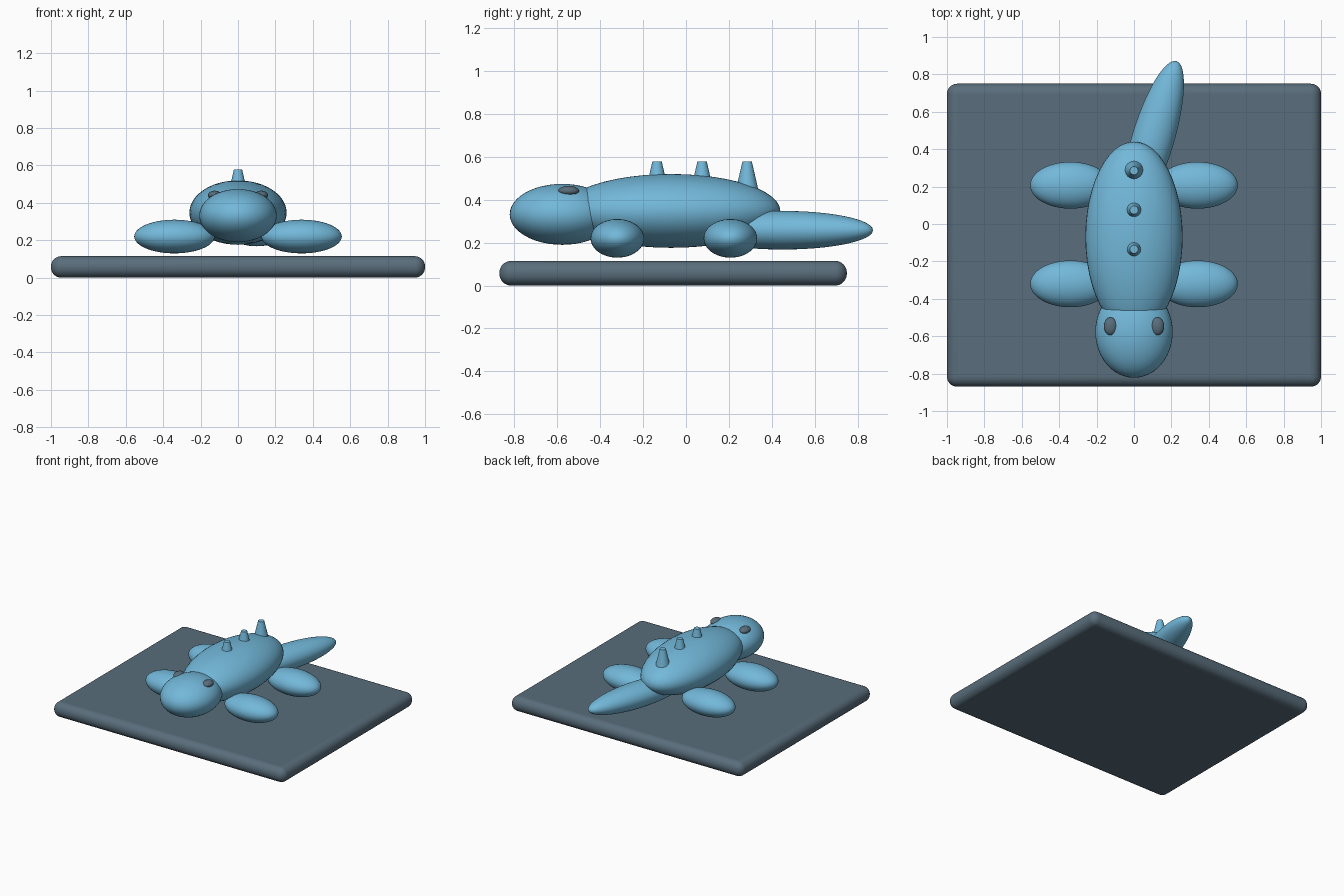
import bpy
import math

cube = bpy.data.objects.get("Cube")
if cube:
    bpy.data.objects.remove(cube, do_unlink=True)


def make_material(name, rgb):
    mat = bpy.data.materials.new(name)
    mat.use_nodes = True
    colour = (*rgb, 1.0)
    mat.diffuse_color = colour
    mat.node_tree.nodes["Principled BSDF"].inputs["Base Color"].default_value = colour
    return mat


blue = make_material("sky blue", (0.17, 0.48, 0.70))
slate = make_material("slate grey", (0.10, 0.155, 0.20))


def finish(name, mat):
    obj = bpy.context.object
    obj.name = name
    obj.data.materials.append(mat)
    bpy.ops.object.transform_apply(location=False, rotation=False, scale=True)
    bpy.ops.object.shade_smooth_by_angle(angle=math.radians(40))
    return obj


def ellipsoid(name, centre, radii, mat, turn=0.0):
    bpy.ops.mesh.primitive_uv_sphere_add(segments=48, ring_count=24, radius=1,
                                         location=centre, rotation=(0, 0, turn))
    bpy.context.object.scale = radii
    return finish(name, mat)


# Rounded slab
bpy.ops.mesh.primitive_cube_add(size=1, location=(0, -0.06, 0.0575))
bpy.context.object.scale = (2, 1.62, 0.115)
base = finish("base", slate)
bevel = base.modifiers.new("round edges", "BEVEL")
bevel.width = 0.055
bevel.segments = 8

# Body, head and tail
ellipsoid("body", (0, -0.07, 0.348), (0.26, 0.51, 0.172), blue)
ellipsoid("head", (0, -0.577, 0.332), (0.207, 0.245, 0.142), blue)
ellipsoid("tail", (0.10, 0.45, 0.258), (0.113, 0.44, 0.09), blue, math.radians(-16.8))

# Legs and eyes on both sides
for side, s in (("left", 1), ("right", -1)):
    for end, y in (("front", -0.32), ("back", 0.207)):
        ellipsoid(f"{end}_{side}_leg", (s * 0.34, y, 0.22), (0.215, 0.125, 0.09), blue)
    ellipsoid(f"{side}_eye", (s * 0.125, -0.547, 0.441), (0.036, 0.048, 0.024), slate)

# Blunt spikes along the back
for i in range(3):
    bpy.ops.mesh.primitive_cone_add(vertices=32, radius1=0.056, radius2=0.022, depth=0.148,
                                    location=(0, -0.135 + 0.21 * i, 0.504))
    finish(f"back_spike_{i + 1}", blue)
